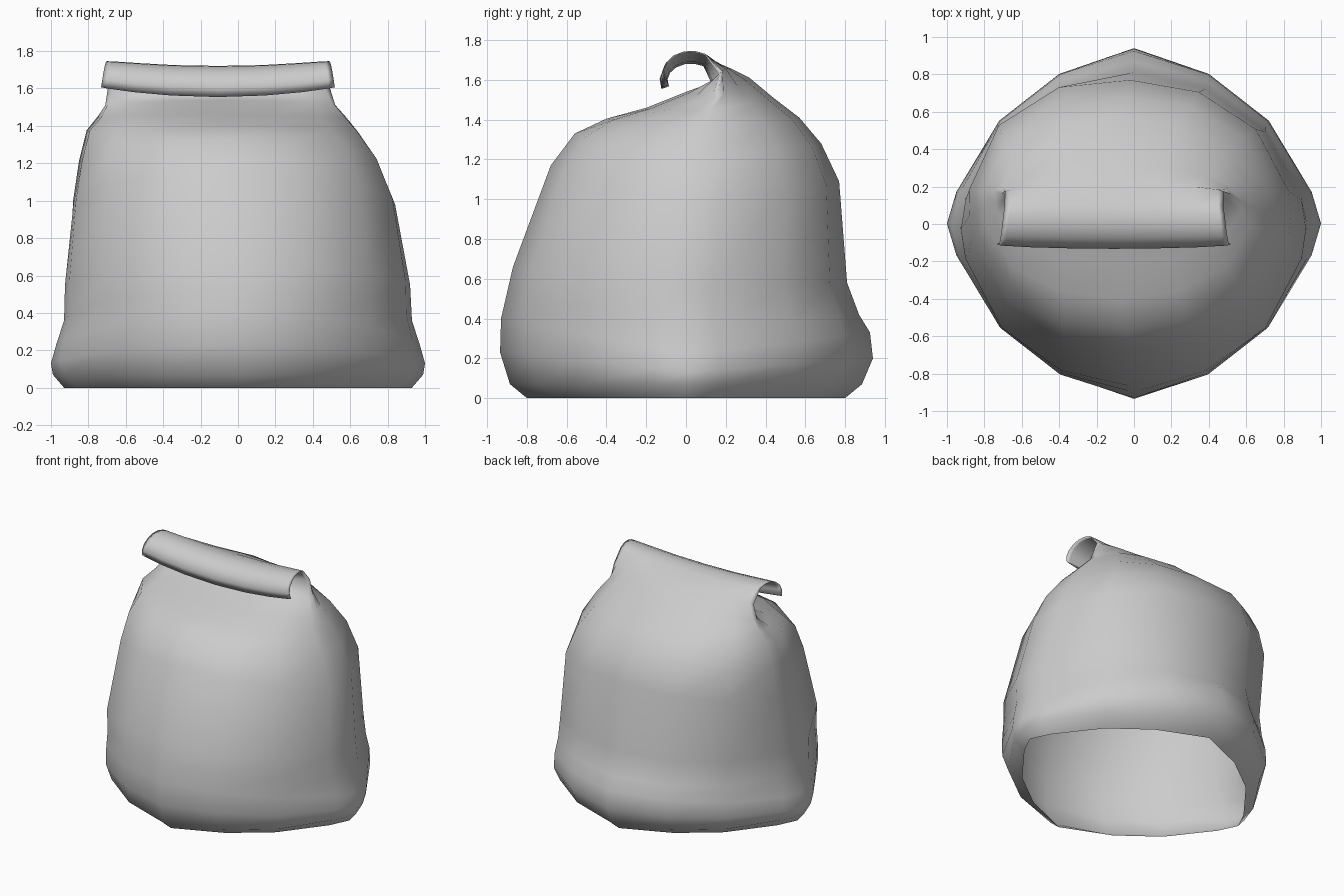
import bpy, bmesh
from math import sin, cos, radians

if "Cube" in bpy.data.objects:
    bpy.data.objects.remove(bpy.data.objects["Cube"])

# Quarter outline of the 16-sided cross-section, mirrored into a full ring
QUARTER = [(1, 0), (.95, .18), (.72, .587), (.4, .853)]
half = QUARTER + [(0, 1)] + [(-u, v) for u, v in reversed(QUARTER)]
RING = half + [(u, -v) for u, v in reversed(half[1:-1])]
N = len(RING)

# Body profile: left x, right x, side z, front y, front z, back y, back z, corner fullness
BODY = [
    (-.93, .93, 0, -.8, 0, .8, 0, -.07),
    (-.99, .99, .07, -.885, .07, .885, .07, -.02),
    (-1, 1, .13, -.935, .23, .94, .2, 0),
    (-.975, .975, .22, -.93, .4, .925, .33, .02),
    (-.93, .93, .36, -.9, .53, .87, .42, .055),
    (-.925, .92, .55, -.87, .66, .81, .58, .075),
    (-.88, .84, .98, -.68, 1.17, .77, 1.09, .1),
    (-.84, .75, 1.2, -.56, 1.33, .68, 1.28, .12),
    (-.8, .64, 1.37, -.4, 1.405, .57, 1.41, .12),
    (-.74, .58, 1.44, -.2, 1.46, .44, 1.51, .12),
    (-.71, .52, 1.51, 0, 1.54, .32, 1.61, .08),
    (-.69, .48, 1.64, .13, 1.61, .22, 1.69, 0),
]


def ring_points(row, sag):
    xl, xr, zs, yf, zf, yb, zb, full = row
    for u, v in RING:
        # the back left corner bulges most
        extra = .6 if u < 0 < v and full > .09 else 0
        s = 1 + full * (1 + extra) * 2 * abs(u * v)
        x = (xl + xr) / 2 + s * u * (xr - xl) / 2
        y = (yf + yb) / 2 + s * v * (yb - yf) / 2
        z = zs + ((zb if v > 0 else zf) - zs) * abs(v) - sag * (1 - u * u)
        yield x, y, z


def flap_row(t):
    """Flattened ring on the elliptical curl; t runs from neck to lip."""
    a = radians(58 + 142 * t)
    dy, dz = cos(a), sin(a)
    hw = .585 + .04 * t
    y, z = .025 + .138 * dy, 1.642 + .105 * dz
    k = .02
    return (-.107 - hw, -.107 + hw, z,
            y - k * dy, z - k * dz, y + k * dy, z + k * dz, 0)


# Stack body rings, then the pinched flap that curls over to the front
STEPS = 6
layers = [(row, 0) for row in BODY[:-1]] + [(BODY[-1], .03)]
layers += [(flap_row(i / STEPS), .045) for i in range(STEPS + 1)]

# Loft the rings into one sack skin, open at the base
bm = bmesh.new()
rings = [[bm.verts.new(p) for p in ring_points(*layer)] for layer in layers]
for a, b in zip(rings, rings[1:]):
    for i in range(N):
        j = (i + 1) % N
        bm.faces.new((a[i], a[j], b[j], b[i]))

# Close the thin lip by joining its front and back layers
lip = rings[-1]
for i in range(N // 2):
    quad = [lip[i], lip[i + 1], lip[N - i - 1], lip[-i]]
    bm.faces.new(list(dict.fromkeys(quad)))

mesh = bpy.data.meshes.new("sack")
bm.to_mesh(mesh)
bm.free()
for f in mesh.polygons:
    f.use_smooth = True
sack = bpy.data.objects.new("sack", mesh)
bpy.context.collection.objects.link(sack)
